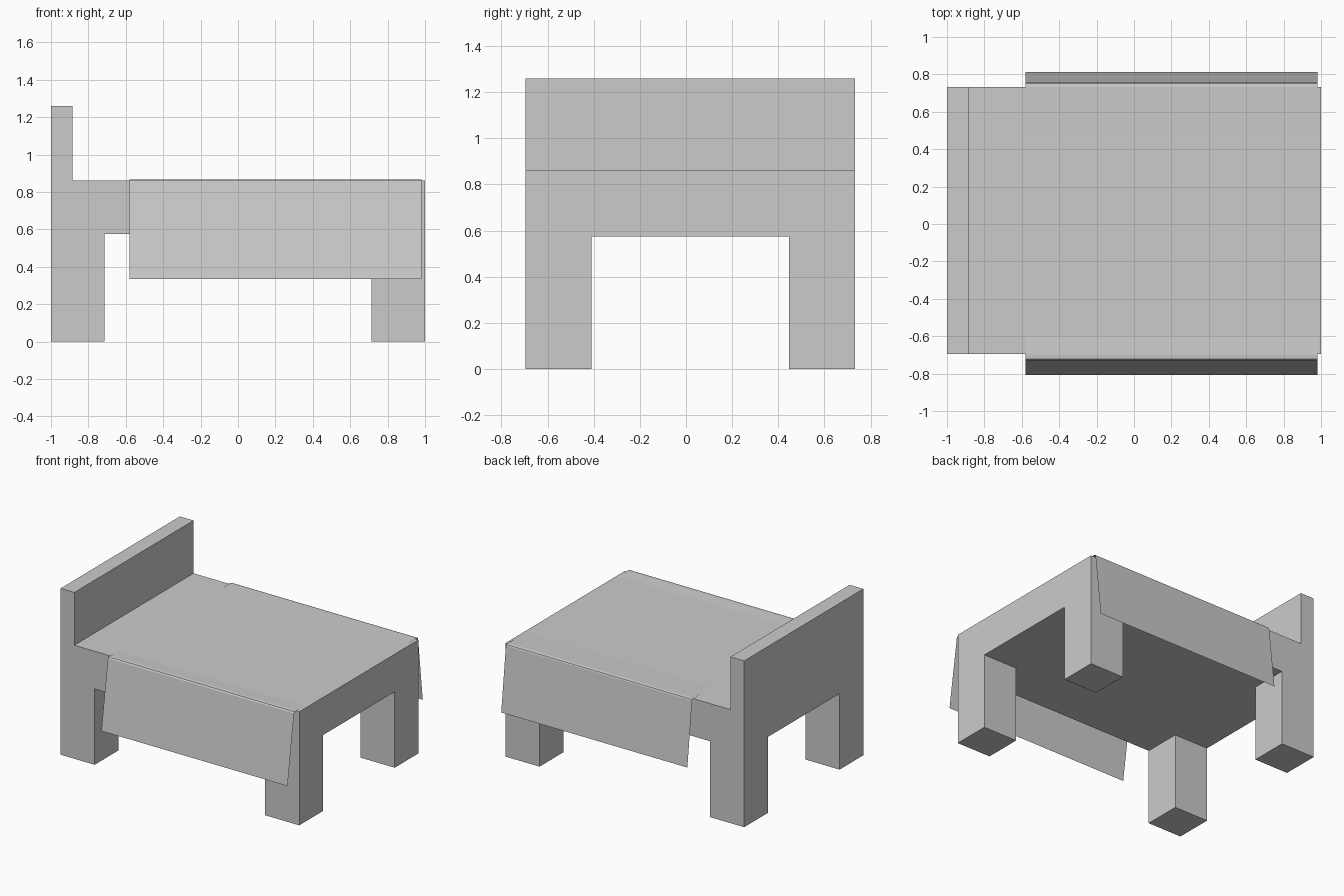
import bpy

if "Cube" in bpy.data.objects:
    bpy.data.objects.remove(bpy.data.objects["Cube"])

FRONT, BACK = -0.695, 0.732      # bed frame depth
LEG = 0.285
DECK_LOW, DECK_TOP = 0.575, 0.86


def make_object(name, verts, faces):
    mesh = bpy.data.meshes.new(name)
    mesh.from_pydata(verts, [], faces)
    mesh.update()
    obj = bpy.data.objects.new(name, mesh)
    bpy.context.collection.objects.link(obj)
    return obj


# Bed frame: side profile with headboard and legs, swept along the depth
profile = [(-1, 0), (LEG - 1, 0), (LEG - 1, DECK_LOW), (1 - LEG, DECK_LOW), (1 - LEG, 0),
           (1, 0), (1, DECK_TOP), (-0.885, DECK_TOP), (-0.885, 1.26), (-1, 1.26)]
n = len(profile)
verts = [(x, y, z) for y in (FRONT, BACK) for x, z in profile]
faces = [tuple(range(n)), tuple(reversed(range(n, 2 * n)))]
faces += [(i, i + n, (i + 1) % n + n, (i + 1) % n) for i in range(n)]
frame = make_object("bed_frame", verts, faces)

# Opening between the front and back legs
bpy.ops.mesh.primitive_cube_add(size=1, location=(0, (FRONT + BACK) / 2, DECK_LOW / 2 - 0.1))
cutter = bpy.context.object
cutter.name = "leg_gap_cutter"
cutter.scale = (3, BACK - FRONT - 2 * LEG, DECK_LOW + 0.2)
cutter.hide_render = True
cutter.display_type = 'WIRE'
cut = frame.modifiers.new("leg_gap", 'BOOLEAN')
cut.operation = 'DIFFERENCE'
cut.solver = 'EXACT'
cut.object = cutter

# Blanket: thin open sheet draped over both sides
drape = [(-0.807, 0.335), (-0.729, 0.856), (-0.722, 0.864), (-0.697, 0.866), (-0.6, 0.861),
         (0.5, 0.861), (0.735, 0.866), (0.752, 0.862), (0.756, 0.854), (0.812, 0.37)]
verts = [(x, y, z) for y, z in drape for x in (-0.58, 0.98)]
faces = [(2 * i, 2 * i + 1, 2 * i + 3, 2 * i + 2) for i in range(len(drape) - 1)]
make_object("blanket", verts, faces)
